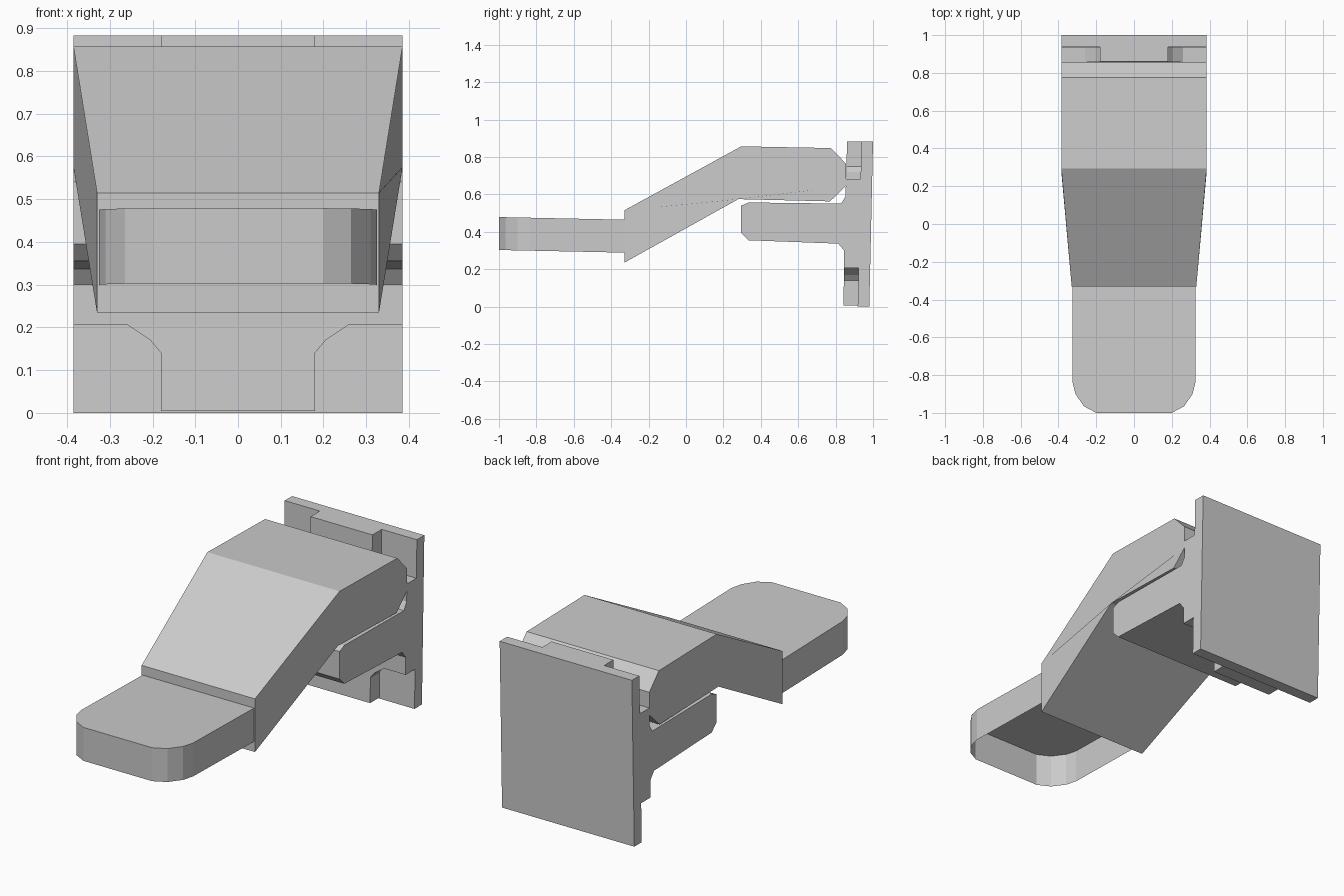
import bpy
import bmesh

if "Cube" in bpy.data.objects:
    bpy.data.objects.remove(bpy.data.objects["Cube"])


def prism(name, pts, place, lo, hi, open_bottom=False, tweak=None):
    """Extrude a 2D outline between lo and hi; place(u, v, w) gives the 3D point."""
    bm = bmesh.new()
    ends = [[bm.verts.new(place(u, v, w)) for u, v in pts] for w in (lo, hi)]
    n = len(pts)
    for i in range(n):
        j = (i + 1) % n
        bm.faces.new((ends[0][i], ends[0][j], ends[1][j], ends[1][i]))
    if not open_bottom:
        bm.faces.new(ends[0][::-1])
    bm.faces.new(ends[1])
    if tweak:
        for v in bm.verts:
            tweak(v.co)
    bmesh.ops.recalc_face_normals(bm, faces=bm.faces[:])
    mesh = bpy.data.meshes.new(name)
    bm.to_mesh(mesh)
    bm.free()
    obj = bpy.data.objects.new(name, mesh)
    bpy.context.collection.objects.link(obj)
    return obj


def along_x(u, v, w):
    return (w, u, v)


def along_y(u, v, w):
    return (u, w, v)


def along_z(u, v, w):
    return (u, v, w)


def mirrored(half):
    return half + [(-x, v) for x, v in reversed(half)]


def lean(co):
    co.y += 0.02 * (co.z / 0.885 - 1)


def taper(co):
    if co.y < 0:
        co.x *= 0.33 / 0.385


def tilt(co):
    co.z -= 0.014 * (co.y + 1) / 0.67


# Hollow front pad with rounded toe corners, open underneath
prism("foot_pad",
      mirrored([(0.325, -0.33), (0.325, -0.84), (0.31, -0.90), (0.265, -0.965), (0.20, -1.0)]),
      along_z, 0.303, 0.479, open_bottom=True, tweak=tilt)

# Cranked arm, tapering towards the pad
prism("arm",
      [(-0.33, 0.235), (-0.33, 0.515), (0.295, 0.857), (0.775, 0.848), (0.855, 0.765),
       (0.855, 0.645), (0.77, 0.563), (0.28, 0.575)],
      along_x, -0.385, 0.385, tweak=taper)

# Lower tongue with its flared root on the mounting plate
prism("support_tongue",
      [(0.295, 0.395), (0.295, 0.54), (0.335, 0.557), (0.83, 0.551), (0.853, 0.59),
       (0.855, 0.682), (0.935, 0.682), (0.925, 0.207), (0.845, 0.207), (0.845, 0.30),
       (0.815, 0.337), (0.335, 0.355)],
      along_x, -0.385, 0.385)

# Raised centre rib of the plate, flaring near the tongue
prism("plate_rib",
      mirrored([(0.18, 0.005), (0.18, 0.14), (0.205, 0.17), (0.26, 0.207), (0.26, 0.682),
                (0.205, 0.72), (0.18, 0.75), (0.18, 0.883)]),
      along_y, 0.861, 0.94, tweak=lean)

# Flat mounting plate
prism("mounting_plate", mirrored([(0.385, 0.0), (0.385, 0.883)]),
      along_y, 0.938, 1.0, tweak=lean)
